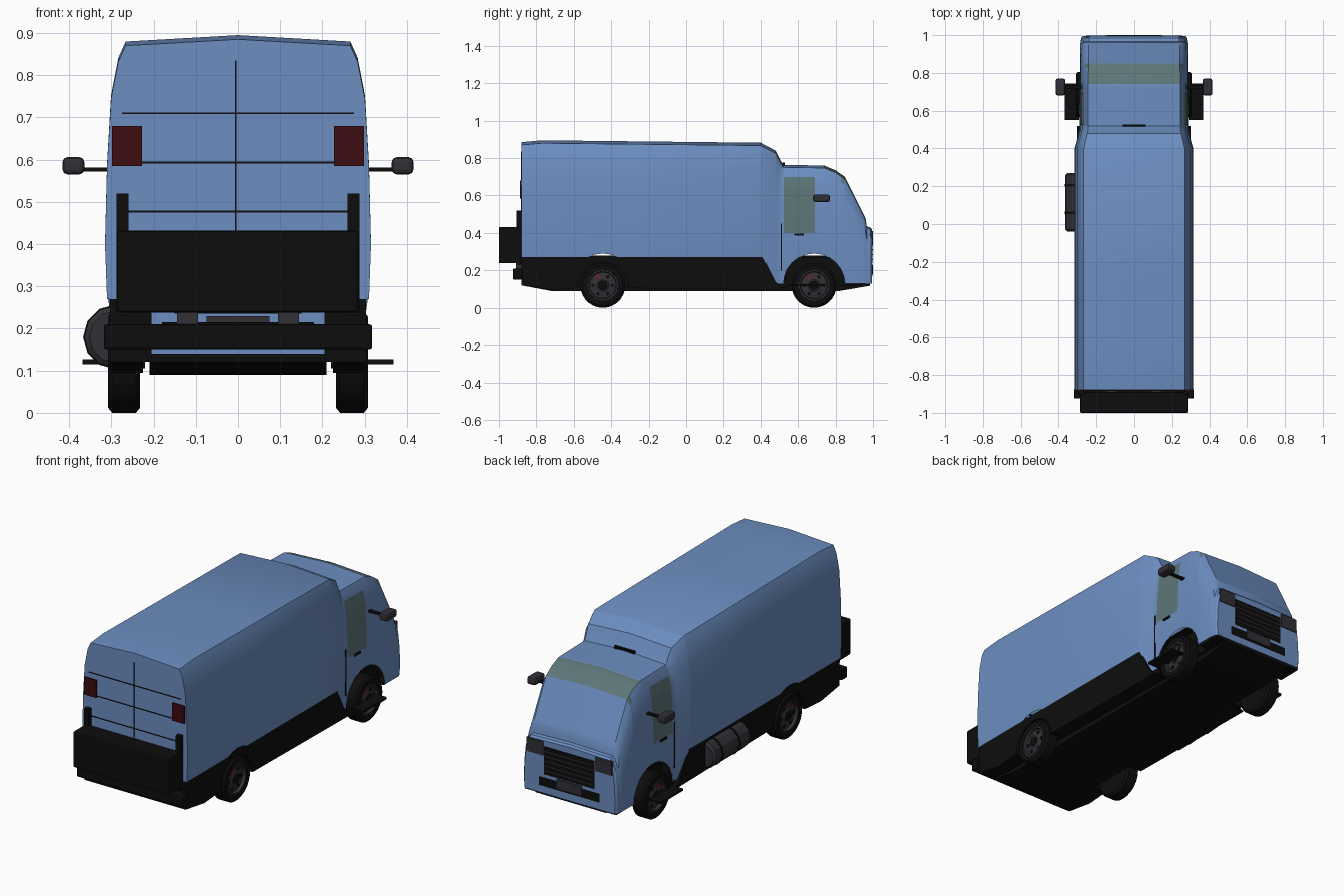
import bpy, bmesh, math
from mathutils import Vector

if "Cube" in bpy.data.objects:
    bpy.data.objects.remove(bpy.data.objects["Cube"])


def material(name, rgb):
    m = bpy.data.materials.new(name)
    m.use_nodes = True
    m.diffuse_color = (*rgb, 1)
    m.node_tree.nodes["Principled BSDF"].inputs["Base Color"].default_value = (*rgb, 1)
    return m


BLUE = material("body blue", (0.15, 0.27, 0.53))
BLACK = material("black trim", (0.004, 0.004, 0.004))
GREY = material("dark grey", (0.03, 0.03, 0.037))
GLASS = material("grey green glass", (0.11, 0.18, 0.19))
RED = material("dark red lamp", (0.045, 0.004, 0.005))
CALIPER = material("brake red", (0.25, 0.01, 0.01))


def build(name, verts, faces, mats, smooth=False):
    me = bpy.data.meshes.new(name)
    me.from_pydata(verts, [], faces)
    bm = bmesh.new()
    bm.from_mesh(me)
    bmesh.ops.recalc_face_normals(bm, faces=bm.faces)
    bm.to_mesh(me)
    bm.free()
    ob = bpy.data.objects.new(name, me)
    bpy.context.collection.objects.link(ob)
    for m in mats:
        me.materials.append(m)
    if smooth:
        bpy.ops.object.select_all(action='DESELECT')
        ob.select_set(True)
        bpy.context.view_layer.objects.active = ob
        bpy.ops.object.shade_smooth_by_angle(angle=math.radians(28))
    return ob


def box(name, x, y, z, mat, bevel=0):
    verts = [(a, b, c) for a in x for b in y for c in z]
    faces = [(0, 1, 3, 2), (4, 6, 7, 5), (0, 4, 5, 1), (2, 3, 7, 6), (0, 2, 6, 4), (1, 5, 7, 3)]
    ob = build(name, verts, faces, [mat])
    if bevel:
        mod = ob.modifiers.new("rounded edges", 'BEVEL')
        mod.width, mod.segments = bevel, 2
    return ob


def prism(name, profile, x0, x1, mat):
    """Extrude a side profile (y, z) across x."""
    n = len(profile)
    verts = [(x, y, z) for x in (x0, x1) for y, z in profile]
    faces = [(i, (i + 1) % n, n + (i + 1) % n, n + i) for i in range(n)]
    return build(name, verts, faces + [tuple(range(n)), tuple(range(n, 2 * n))], [mat])


def lathe(name, profile, centre, axis, mat, n=28):
    """Spin (distance along axis, radius) points about the x or y axis."""
    c, verts = Vector(centre), []
    for d, r in profile:
        for k in range(n):
            a = math.tau * k / n
            u, v = r * math.cos(a), r * math.sin(a)
            verts.append(c + Vector((d, u, v) if axis == 'x' else (u, d, v)))
    faces = [(i * n + k, i * n + (k + 1) % n, (i + 1) * n + (k + 1) % n, (i + 1) * n + k)
             for i in range(len(profile) - 1) for k in range(n)]
    faces += [tuple(range(n)), tuple(range(len(verts) - n, len(verts)))]
    return build(name, verts, faces, [mat], True)


def lerp(table, v):
    for (a, p), (b, q) in zip(table, table[1:]):
        if v <= b:
            return p + (q - p) * max(0, (v - a) / (b - a))
    return table[-1][1]


# Body shell: lofted sections along the length
REAR_AXLE, FRONT_AXLE, ARCH = -0.445, 0.685, 0.165
TOP = [(-0.88, 0.885), (-0.77, 0.895), (0.4, 0.882), (0.48, 0.84), (0.505, 0.79), (0.52, 0.764),
       (0.74, 0.76), (0.8, 0.735), (0.85, 0.7), (0.96, 0.48), (0.967, 0.434), (0.985, 0.43), (0.994, 0.42)]
WIDTH = [(-0.88, 0.315), (0.4, 0.315), (0.5, 0.288), (0.95, 0.286), (0.985, 0.28), (0.994, 0.272)]
SILL = [(-0.88, 0.27), (0.41, 0.27), (0.485, 0.13), (1, 0.13)]
SHAPE = [(1, 0.45), (0.985, 0.66), (0.955, 0.84), (0.9, 0.94), (0.845, 0.983), (0, 1)]


def sill(y):
    z = lerp(SILL, y)
    for axle in (REAR_AXLE, FRONT_AXLE):
        if abs(y - axle) < ARCH:
            z = max(z, 0.125 + math.sqrt(ARCH ** 2 - (y - axle) ** 2))
    return z


def half_section(y):
    w, top = lerp(WIDTH, y), lerp(TOP, y)
    return [(0.985 * w, sill(y))] + [(w * a, top * b) for a, b in SHAPE]


ys = {y for t in (TOP, WIDTH, SILL[:3]) for y, _ in t}
for axle in (REAR_AXLE, FRONT_AXLE):
    ys |= {round(axle + ARCH * math.cos(math.pi * k / 12), 4) for k in range(13)}
ys = sorted(y for y in ys if y < 0.995)
verts, faces = [], []
for y in ys:
    h = half_section(y)
    verts += [(x, y, z) for x, z in h] + [(-x, y, z) for x, z in h[-2::-1]]
ring = len(verts) // len(ys)
for i in range(len(ys) - 1):
    for k in range(ring - 1):
        a = i * ring + k
        faces.append((a, a + 1, a + ring + 1, a + ring))
faces += [tuple(range(ring)), tuple(range(len(verts) - ring, len(verts)))]
body = build("body_shell", verts, faces, [BLUE, GLASS], True)
# Windscreen band on the upper slope of the cab
for p in body.data.polygons:
    if 0.74 < p.center.y < 0.85 and p.center.z > 0.64 and abs(p.center.x) < 0.25:
        p.material_index = 1


def side_x(y, z):
    return lerp([(b, a) for a, b in half_section(y)], z)


# Chassis: floor pan, deck and inner rails
prism("floor_pan", [(-0.88, 0.12), (-0.72, 0.09), (0.82, 0.09), (0.985, 0.118), (0.985, 0.13),
                    (0.82, 0.12), (-0.72, 0.12), (-0.88, 0.13)], -0.21, 0.21, BLACK)
box("deck", (-0.28, 0.28), (-0.87, 0.9), (0.268, 0.278), BLACK)
box("front_floor", (-0.272, 0.272), (0.855, 0.985), (0.122, 0.14), BLACK)

# Skirt profile with a round notch for the rear wheel
skirt = [(-0.88, 0.28), (-0.88, 0.12), (-0.72, 0.095)]
skirt += [(REAR_AXLE - 0.138 * math.cos(math.pi * k / 14), 0.105 + 0.138 * math.sin(math.pi * k / 14))
          for k in range(15)]
skirt += [(0.52, 0.095), (0.48, 0.14), (0.41, 0.28)]

WHEEL_X = 0.27
for s, side in ((1, "left"), (-1, "right")):
    prism(side + "_skirt", skirt, s * 0.225, s * 0.303, BLACK)
    box(side + "_inner_rail", (s * 0.205, s * 0.228), (-0.88, 0.9), (0.12, 0.275), BLACK)
    box(side + "_cab_sill", (s * 0.22, s * 0.278), (0.47, 0.535), (0.105, 0.26), BLACK)

    # Wheels
    for end, y in (("front", FRONT_AXLE), ("rear", REAR_AXLE)):
        name, c = side + "_" + end, (s * WHEEL_X, y, 0.12)
        lathe(name + "_tyre", [(s * d, r) for d, r in (
            (-0.038, 0.08), (-0.038, 0.108), (-0.028, 0.12), (0.028, 0.12),
            (0.038, 0.108), (0.038, 0.082), (0.01, 0.078))], c, 'x', BLACK)
        lathe(name + "_rim", [(s * d, r) for d, r in (
            (0, 0.082), (0.036, 0.083), (0.036, 0.074), (0.02, 0.07), (0.026, 0.035), (0.03, 0.03))],
            c, 'x', GREY)
        lathe(name + "_hub", [(s * 0.02, 0.026), (s * 0.037, 0.022)], c, 'x', BLACK, 12)
        for k in range(6):
            a = math.tau * k / 6
            lathe(name + "_rim_hole", [(s * 0.02, 0.01), (s * 0.027, 0.01)],
                  (c[0], y + 0.052 * math.cos(a), 0.12 + 0.052 * math.sin(a)), 'x',
                  CALIPER if k == 2 else BLACK, 8)

    # Side window following the curve of the door
    grid = [(s * (side_x(y, z) + 0.003), y, z) for z in (0.4, 0.5, 0.6, 0.64, 0.7) for y in (0.525, 0.69)]
    build(side + "_door_window", grid,
          [(i, i + 1, i + 3, i + 2) for i in range(0, 8, 2)], [GLASS])
    box(side + "_door_handle", (s * 0.28, s * 0.294), (0.58, 0.63), (0.387, 0.397), BLACK)
    box(side + "_door_seam", (s * 0.28, s * 0.2895), (0.507, 0.512), (0.2, 0.45), BLACK)
    box(side + "_step", (s * 0.29, s * 0.368), (0.55, 0.745), (0.115, 0.126), BLACK)

    # Mirrors
    box(side + "_mirror", (s * 0.364, s * 0.416), (0.68, 0.77), (0.565, 0.606), GREY, 0.012)
    prism(side + "_mirror_arm", [(0.715, 0.572), (0.735, 0.572), (0.735, 0.581), (0.715, 0.581)],
          s * 0.26, s * 0.37, BLACK)

    # Lamps and tail lift posts
    box(side + "_headlight", (s * 0.155, s * 0.255), (0.985, 0.999), (0.335, 0.41), GREY)
    box(side + "_tail_light", (s * 0.228, s * 0.298), (-0.888, -0.87), (0.585, 0.68), RED)
    box(side + "_lift_post", (s * 0.26, s * 0.288), (-0.905, -0.875), (0.23, 0.52), BLACK)
    box(side + "_lift_arm", (s * 0.095, s * 0.145), (-0.91, -0.86), (0.19, 0.26), GREY)

# Front grille, bumper intake and plate
box("grille", (-0.15, 0.15), (0.985, 0.997), (0.235, 0.385), BLACK)
for k in range(5):
    z = 0.255 + 0.026 * k
    box("grille_bar", (-0.145, 0.145), (0.99, 1.0), (z, z + 0.006), GREY)
prism("bumper_intake", [(0.98, 0.17), (0.997, 0.17), (0.997, 0.215), (0.98, 0.215)], -0.18, 0.18, BLACK)
box("front_plate", (-0.075, 0.075), (0.985, 1.0), (0.18, 0.23), GREY)
box("roof_marker", (-0.06, 0.06), (0.517, 0.528), (0.755, 0.775), BLACK)

# Rear door seams
box("door_split", (-0.007, -0.003), (-0.883, -0.87), (0.43, 0.835), BLACK)
for z, w in ((0.71, 0.275), (0.593, 0.23), (0.477, 0.26)):
    box("door_crease", (-w, w), (-0.883, -0.87), (z - 0.002, z + 0.002), BLACK)

# Tail lift and rear bumper
box("tail_lift", (-0.286, 0.286), (-1.0, -0.89), (0.238, 0.432), BLACK, 0.006)
box("rear_bumper", (-0.318, 0.318), (-0.925, -0.875), (0.15, 0.21), BLACK, 0.006)

# Fuel tank with straps
TANK = (-0.29, 0.115, 0.18)
lathe("fuel_tank", [(-0.155, 0.062), (-0.145, 0.074), (0.145, 0.074), (0.155, 0.062)], TANK, 'y', GREY, 12)
for d in (-0.055, 0.09):
    lathe("tank_strap", [(d - 0.006, 0.077), (d + 0.006, 0.077)], TANK, 'y', BLACK, 12)
